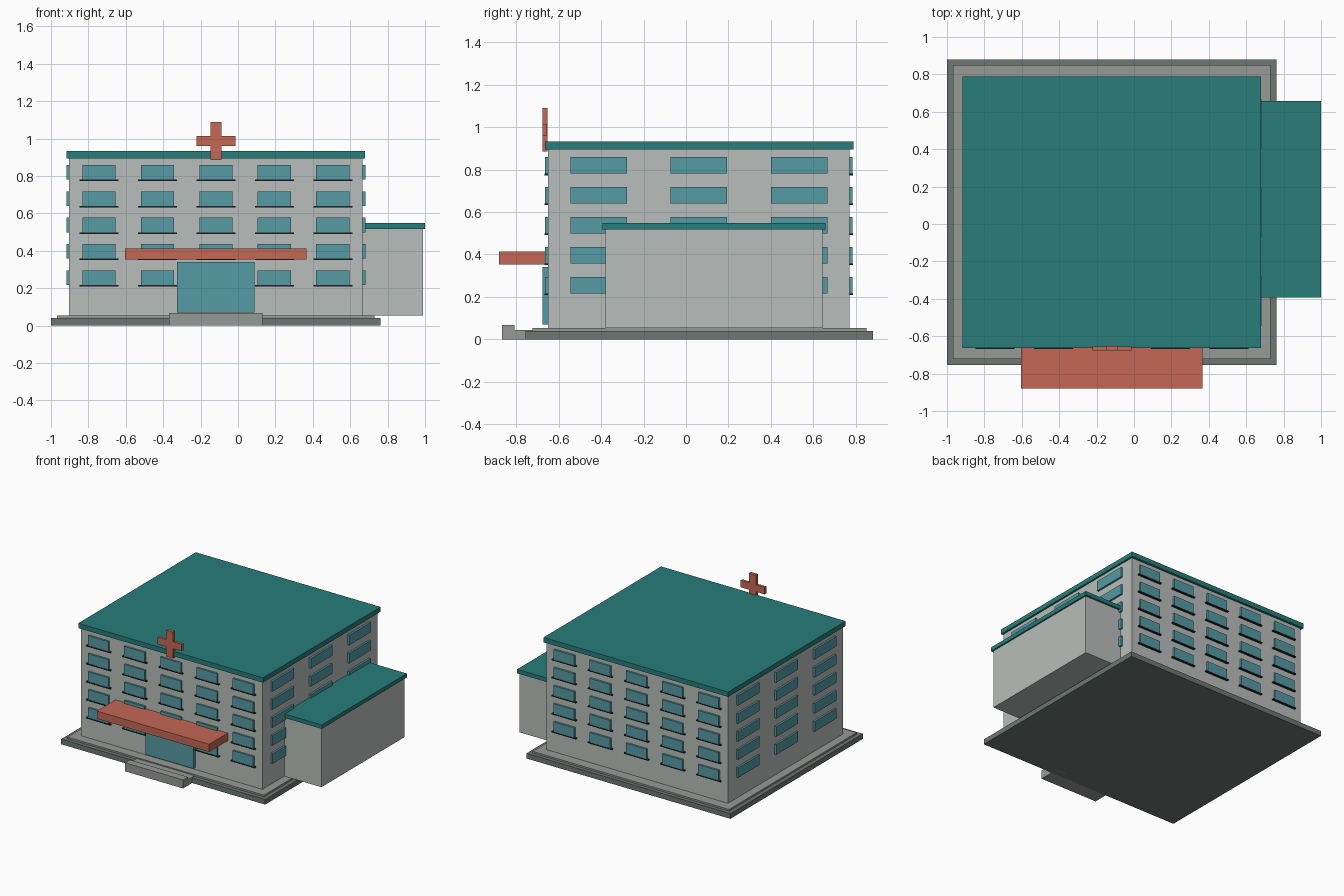
import bpy, bmesh

if "Cube" in bpy.data.objects:
    bpy.data.objects.remove(bpy.data.objects["Cube"])


def material(name, rgb):
    m = bpy.data.materials.new(name)
    m.diffuse_color = (*rgb, 1)
    m.use_nodes = True
    m.node_tree.nodes["Principled BSDF"].inputs["Base Color"].default_value = m.diffuse_color
    return m


WALL = material("wall", (0.485, 0.515, 0.495))
BASE = material("base_stone", (0.155, 0.185, 0.170))
STEP = material("step_stone", (0.305, 0.325, 0.305))
ROOF = material("teal_roof", (0.021, 0.205, 0.195))
GLASS = material("glass", (0.089, 0.325, 0.370))
RED = material("red", (0.55, 0.136, 0.089))
DARK = material("dark_sill", (0.017, 0.022, 0.022))


def boxes(name, mat, *bounds):
    """One object made of axis-aligned boxes given as (x0, x1, y0, y1, z0, z1)."""
    bm = bmesh.new()
    for x0, x1, y0, y1, z0, z1 in bounds:
        for v in bmesh.ops.create_cube(bm, size=1)["verts"]:
            v.co.x = x1 if v.co.x > 0 else x0
            v.co.y = y1 if v.co.y > 0 else y0
            v.co.z = z1 if v.co.z > 0 else z0
    mesh = bpy.data.meshes.new(name)
    bm.to_mesh(mesh)
    bm.free()
    mesh.materials.append(mat)
    ob = bpy.data.objects.new(name, mesh)
    bpy.context.collection.objects.link(ob)
    return ob


# Stepped foundation
boxes("foundation", BASE, (-1, 0.763, -0.755, 0.88, 0, 0.04))
boxes("foundation_ledge", STEP, (-0.968, 0.731, -0.723, 0.85, 0.04, 0.053))

# Main block and its roof slab
boxes("main_block", WALL, (-0.903, 0.666, -0.65, 0.77, 0.053, 0.895))
boxes("main_roof", ROOF, (-0.916, 0.680, -0.663, 0.788, 0.895, 0.933))

# Side wing and its roof slab
boxes("side_wing", WALL, (0.65, 0.988, -0.38, 0.642, 0.053, 0.517))
boxes("wing_roof", ROOF, (0.65, 1.0, -0.394, 0.657, 0.517, 0.548))

# Windows on every floor: five with sills front and back, three on each side
for floor in range(5):
    z = 0.256 + 0.141 * floor
    zs = (z - 0.039, z + 0.039)
    columns = [-0.118 + 0.3125 * i for i in range(-2, 3)]
    bays = [0.061 + 0.473 * i for i in range(-1, 2)]
    for side, y0, y1, out0, out1 in (("front", -0.664, -0.645, -0.667, -0.645),
                                     ("back", 0.765, 0.785, 0.765, 0.787)):
        boxes(f"{side}_windows_{floor + 1}", GLASS,
              *[(x - 0.089, x + 0.089, y0, y1, *zs) for x in columns])
        boxes(f"{side}_sills_{floor + 1}", DARK,
              *[(x - 0.104, x + 0.104, out0, out1, z - 0.047, z - 0.039) for x in columns])
    for side, x0, x1 in (("left", -0.918, -0.898), ("right", 0.658, 0.681)):
        boxes(f"{side}_windows_{floor + 1}", GLASS,
              *[(x0, x1, y - 0.133, y + 0.133, *zs) for y in bays])

# Entrance: door, canopy and steps
boxes("entrance_door", GLASS, (-0.326, 0.089, -0.676, -0.645, 0.07, 0.34))
boxes("entrance_canopy", RED, (-0.604, 0.367, -0.88, -0.65, 0.353, 0.413))
boxes("outer_step", STEP, (-0.37, 0.132, -0.867, -0.807, 0, 0.067))
boxes("inner_step", STEP, (-0.37, 0.132, -0.807, -0.70, 0, 0.045))

# Red cross on the roof edge
boxes("cross_upright", RED, (-0.147, -0.088, -0.677, -0.652, 0.885, 1.09))
boxes("cross_bar", RED, (-0.222, -0.014, -0.675, -0.654, 0.96, 1.014))
